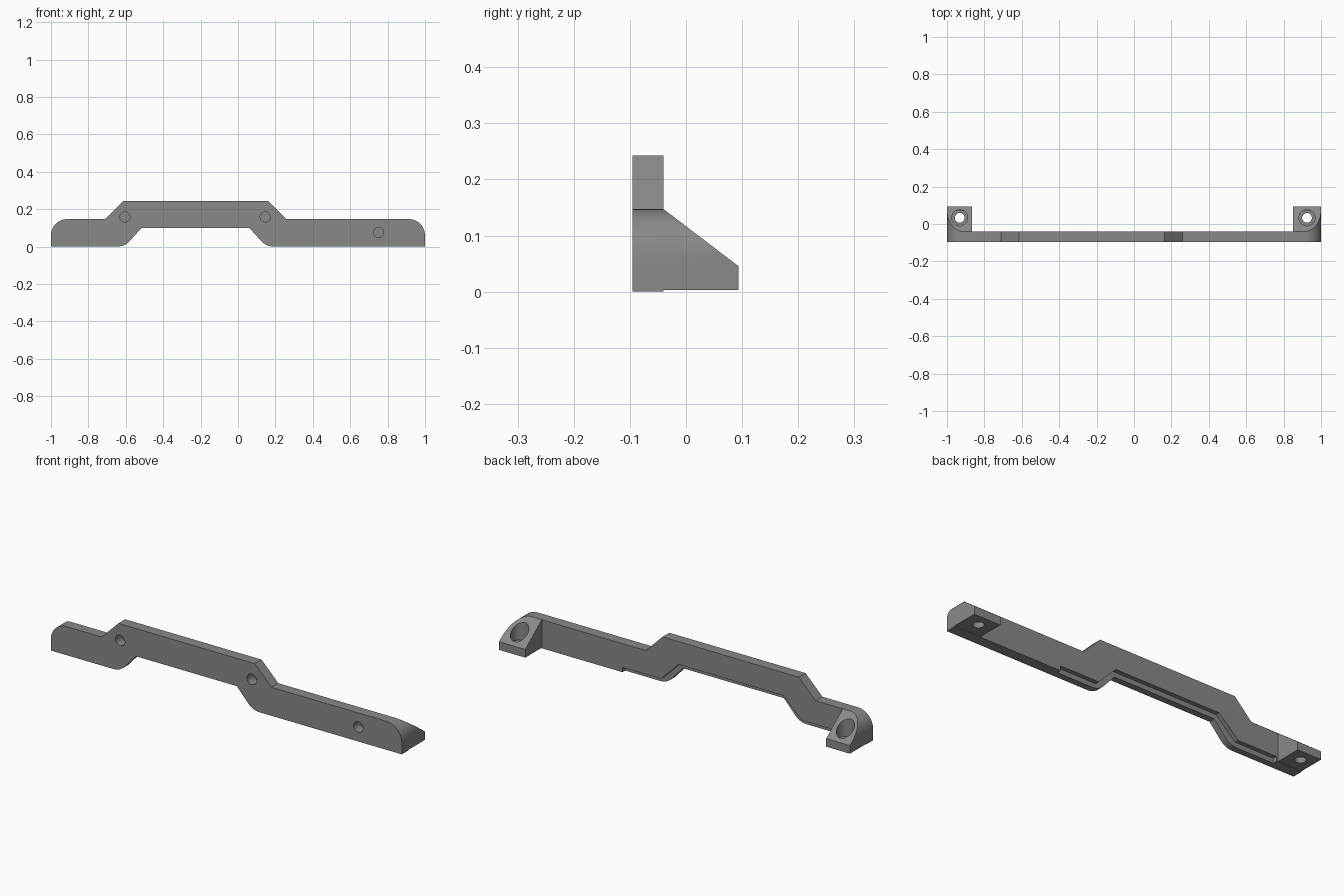
import bpy, bmesh, math
from mathutils import Vector, Matrix

if "Cube" in bpy.data.objects:
    bpy.data.objects.remove(bpy.data.objects["Cube"])

grey = bpy.data.materials.new("plain grey")
grey.diffuse_color = (0.25, 0.25, 0.25, 1)
grey.use_nodes = True
grey.node_tree.nodes["Principled BSDF"].inputs["Base Color"].default_value = grey.diffuse_color
Y0, Y1, Y2 = -0.095, -0.04, 0.094      # front face, plate back, foot back


def arc(cx, cz, r, a0, a1, n=10):
    return [(cx + r * math.cos(math.radians(a0 + (a1 - a0) * i / n)),
             cz + r * math.sin(math.radians(a0 + (a1 - a0) * i / n))) for i in range(n + 1)]


def prism(name, pts, lo, hi, axis="y"):
    """Extrude a closed outline along y (points are x,z) or x (points are y,z)."""
    bm = bmesh.new()
    place = (lambda p, d: (p[0], d, p[1])) if axis == "y" else (lambda p, d: (d, p[0], p[1]))
    face = bm.faces.new([bm.verts.new(place(p, lo)) for p in pts])
    ext = bmesh.ops.extrude_face_region(bm, geom=[face])
    shift = Vector((0, hi - lo, 0)) if axis == "y" else Vector((hi - lo, 0, 0))
    bmesh.ops.translate(bm, vec=shift, verts=[g for g in ext["geom"] if isinstance(g, bmesh.types.BMVert)])
    return finish(name, bm)


def cylinder(name, r, centre, depth, along_y=False):
    bm = bmesh.new()
    rot = Matrix.Rotation(math.pi / 2, 4, "X") if along_y else Matrix()
    bmesh.ops.create_cone(bm, cap_ends=True, segments=32, radius1=r, radius2=r, depth=depth,
                          matrix=Matrix.Translation(centre) @ rot)
    return finish(name, bm)


def finish(name, bm):
    bmesh.ops.recalc_face_normals(bm, faces=bm.faces)
    me = bpy.data.meshes.new(name)
    bm.to_mesh(me)
    bm.free()
    me.materials.append(grey)
    ob = bpy.data.objects.new(name, me)
    bpy.context.collection.objects.link(ob)
    return ob


def boolean(ob, tool, op="DIFFERENCE"):
    bpy.context.view_layer.objects.active = ob
    m = ob.modifiers.new(op, "BOOLEAN")
    m.operation, m.solver, m.object = op, "EXACT", tool
    bpy.ops.object.modifier_apply(modifier=m.name)
    bpy.data.objects.remove(tool)


# Stepped plate outline, with rounded ends and lower bends
R, H = 0.088, 0.147
lower = ([(-1, 0)] + arc(-0.645, 0.09, 0.09, -90, -45, 6) + [(-0.515, 0.1), (0.06, 0.1)]
         + arc(0.19, 0.09, 0.09, -135, -90, 6) + [(1, 0)])
upper = (arc(1 - R, H - R, R, 0, 90) + [(0.258, H), (0.162, 0.243), (-0.615, 0.243), (-0.711, H)]
         + arc(-1 + R, H - R, R, 90, 180))
bracket = prism("stepped_bracket", lower + upper, Y0, Y1)

# Shallow rebate following the lower rear edge
lift = 0.025
top_edge = [(-0.855, lift), (-0.635, lift), (-0.525, 0.1 + lift), (0.07, 0.1 + lift),
            (0.17, lift), (0.39, lift)]
bottom_edge = [(0.39, -0.05), (0.17, -0.05), (0.07, 0.05), (-0.525, 0.05), (-0.635, -0.05), (-0.855, -0.05)]
boolean(bracket, prism("rebate_cutter", top_edge + bottom_edge, Y1 - 0.022, Y1 + 0.01))

# Blind holes in the front
for x, z in ((-0.605, 0.158), (0.145, 0.158), (0.752, 0.075)):
    boolean(bracket, cylinder("hole_cutter", 0.027, (x, Y0, z), 0.104, True))

# Sloped mounting feet with counterbored screw holes
for side, inner, hx in ((-1, 0.865, -0.932), (1, 0.85, 0.925)):
    outline = [(side * inner, 0.003), (side, 0.003)] + \
              [(side * x, z) for x, z in arc(1 - R, H - R, R, 0, 90)] + [(side * inner, H)]
    foot = prism("left_foot" if side < 0 else "right_foot", outline, Y1 - 0.01, Y2)
    wedge = [(Y1, H), (Y2, 0.045), (Y2 + 0.1, 0.045), (Y2 + 0.1, 0.3), (Y1, 0.3)]
    boolean(foot, prism("slope_cutter", wedge, -1.2, 1.2, "x"))
    boolean(foot, cylinder("bore_cutter", 0.043, (hx, 0.033, 0.23), 0.4))
    boolean(foot, cylinder("screw_cutter", 0.026, (hx, 0.033, 0), 0.4))
    boolean(bracket, foot, "UNION")

bpy.ops.object.select_all(action="DESELECT")
bracket.select_set(True)
bpy.context.view_layer.objects.active = bracket
bpy.ops.object.shade_smooth_by_angle(angle=math.radians(25))
